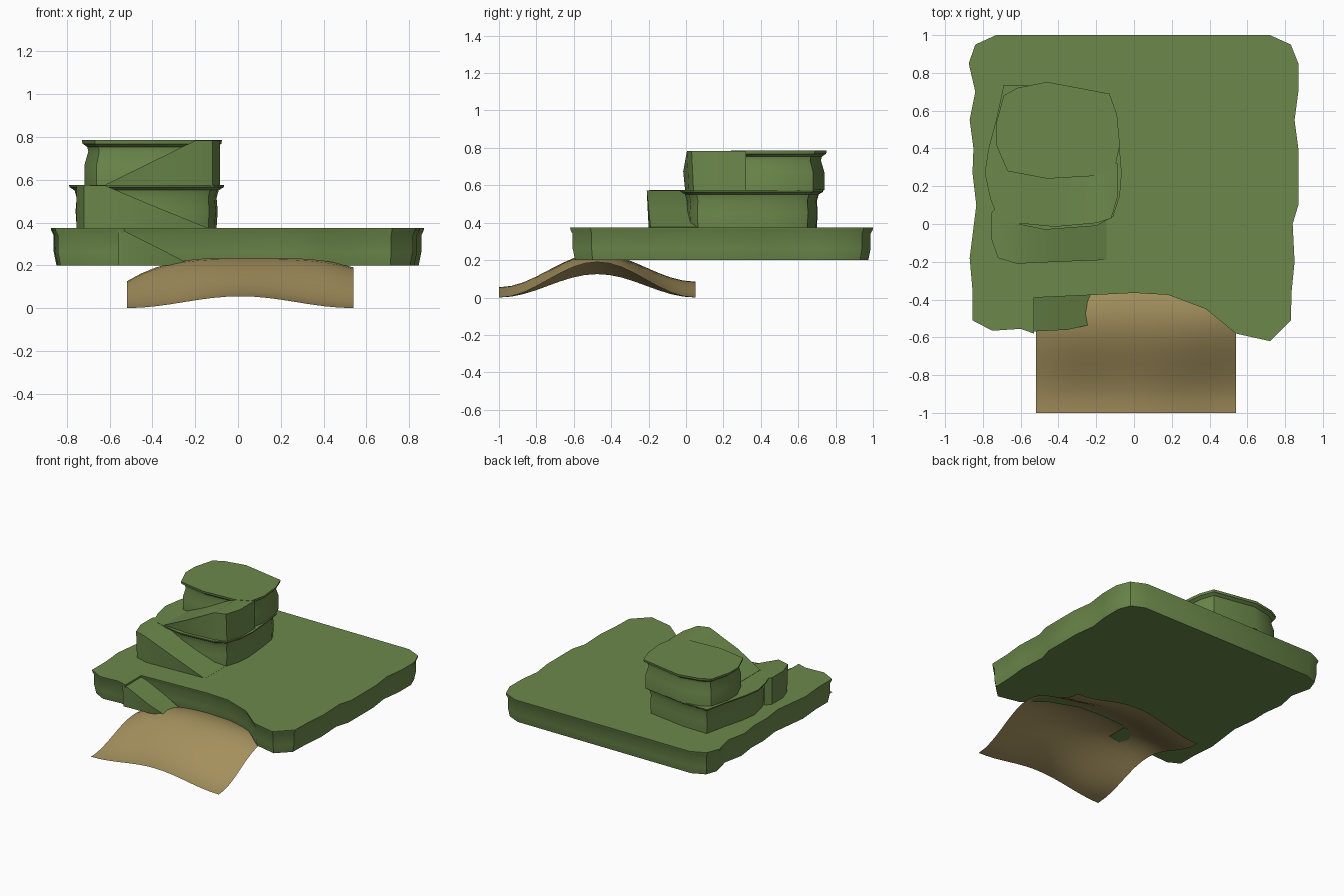
import bpy, bmesh, math
from mathutils import Vector

if "Cube" in bpy.data.objects:
    bpy.data.objects.remove(bpy.data.objects["Cube"])


def material(name, color):
    m = bpy.data.materials.new(name)
    m.diffuse_color = color
    m.use_nodes = True
    m.node_tree.nodes["Principled BSDF"].inputs["Base Color"].default_value = m.diffuse_color
    return m


GREEN = material("grass_green", (0.15, 0.25, 0.07, 1))
BROWN = material("earth_brown", (0.37, 0.28, 0.11, 1))


def finish(bm, name, mat, angle=30, recalc=True):
    if recalc:
        bmesh.ops.recalc_face_normals(bm, faces=bm.faces)
    me = bpy.data.meshes.new(name)
    bm.to_mesh(me)
    bm.free()
    ob = bpy.data.objects.new(name, me)
    bpy.context.collection.objects.link(ob)
    me.materials.append(mat)
    bpy.ops.object.select_all(action='DESELECT')
    ob.select_set(True)
    bpy.context.view_layer.objects.active = ob
    bpy.ops.object.shade_smooth_by_angle(angle=math.radians(angle))
    return ob


def inset_outline(pts, d):
    """Offset a counter-clockwise outline inwards by d."""
    out, n = [], len(pts)
    for i in range(n):
        p, a, b = (Vector(pts[k % n]) for k in (i, i - 1, i + 1))
        e1, e2 = (p - a).normalized(), (b - p).normalized()
        n1, n2 = Vector((-e1.y, e1.x)), Vector((-e2.y, e2.x))
        out.append(p + (n1 + n2) * d / max(0.5, 1 + n1.dot(n2)))
    return out


def cliff(name, pts, z0, z1, profile):
    """Plateau with an eroded wall; profile = (height fraction, inset)."""
    bm = bmesh.new()
    rings = []
    for t, d in profile:
        z = z0 + (z1 - z0) * t
        rings.append([bm.verts.new((p.x, p.y, z)) for p in inset_outline(pts, d)])
    n = len(pts)
    for lo, hi in zip(rings, rings[1:]):
        for i in range(n):
            j = (i + 1) % n
            bm.faces.new((lo[i], lo[j], hi[j], hi[i]))
    bm.faces.new(rings[0][::-1])
    bm.faces.new(rings[-1])
    finish(bm, name, GREEN)


def ramp(name, columns, z0):
    """Sloped block from cross-sections (x, front y, back y, top z)."""
    bm = bmesh.new()
    secs = []
    for x, yf, yb, z in columns:
        secs.append([bm.verts.new(c) for c in
                     ((x, yf + 0.01, z0), (x, yb, z0), (x, yb, z), (x, yf, z))])
    for a, b in zip(secs, secs[1:]):
        for i in range(4):
            j = (i + 1) % 4
            bm.faces.new((a[i], a[j], b[j], b[i]))
    bm.faces.new(secs[0])
    bm.faces.new(secs[-1][::-1])
    finish(bm, name, GREEN)


# Large base plateau with the bay cut into its front
base = [(-.73, 1), (-.84, .95), (-.875, .85), (-.84, .7), (-.87, .55), (-.85, .4),
        (-.855, .27), (-.835, .1), (-.87, -.18), (-.855, -.35), (-.855, -.51),
        (-.75, -.565), (-.6, -.555), (-.53, -.58), (-.53, -.39), (-.2, -.375),
        (0, -.365), (.18, -.375), (.38, -.45), (.54, -.58), (.72, -.62),
        (.83, -.51), (.835, -.35), (.85, -.2), (.84, 0), (.87, .1), (.87, .4),
        (.85, .55), (.87, .7), (.87, .85), (.83, .95), (.72, 1)]
cliff("base_plateau", base, .2, .375,
      [(0, .025), (.35, .013), (.8, .013), (.92, .002), (1, 0)])

# Middle tier
middle = [(-.46, .73), (-.69, .735), (-.73, .55), (-.77, .4), (-.79, .27), (-.76, .13),
          (-.72, .03), (-.62, -.0), (-.47, -.03), (-.2, -.01), (-.11, .04),
          (-.075, .15), (-.065, .27), (-.08, .45), (-.1, .6), (-.14, .68)]
cliff("middle_tier", middle, .375, .575,
      [(0, .035), (.4, .03), (.7, .035), (.88, .025), (.95, .002), (1, 0)])

# Upper tier
upper = [(-.46, .752), (-.62, .72), (-.69, .68), (-.73, .53), (-.73, .42), (-.67, .28),
         (-.46, .24), (-.2, .255), (-.1, .3), (-.075, .42), (-.09, .58), (-.13, .69)]
cliff("upper_tier", upper, .575, .785,
      [(0, .012), (.45, .012), (.75, .03), (.85, .025), (.92, .003), (1, 0)])

# Zigzag ramps joining the levels
ramp("lower_ramp", [(-.56, -.57, -.38, .375), (-.35, -.56, -.37, .27),
                    (-.22, -.53, -.37, .202)], .2)
ramp("middle_ramp", [(-.755, -.08, .06, .575), (-.72, -.18, .1, .575),
                     (-.62, -.21, .1, .572), (-.4, -.2, .1, .48),
                     (-.145, -.19, .1, .376)], .375)
ramp("upper_ramp", [(-.62, .005, .32, .577), (-.42, -.015, .32, .675),
                    (-.2, .005, .32, .783), (-.12, .03, .32, .783),
                    (-.085, .15, .32, .783)], .575)


# Open curved hill sheet under the front bay
def bump(t):
    return 0.5 * (1 + math.cos(math.pi * t))


bm = bmesh.new()
N = 16
grid = []
for r in range(N + 1):
    v = 2 * r / N - 1
    row = []
    for c in range(N + 1):
        u = 2 * c / N - 1
        ridge = .235 - (.11 * abs(u) ** 3 if u < 0 else .045 * u ** 4)
        edge = (.055 if v < 0 else .085) * bump(u)
        k = bump(v)
        row.append(bm.verts.new((.01 + .53 * u, -.475 + .525 * v,
                                 edge * (1 - k) + ridge * k)))
    grid.append(row)
for r in range(N):
    for c in range(N):
        bm.faces.new((grid[r][c], grid[r][c + 1], grid[r + 1][c + 1], grid[r + 1][c]))
finish(bm, "hill_slope", BROWN, 60, recalc=False)
